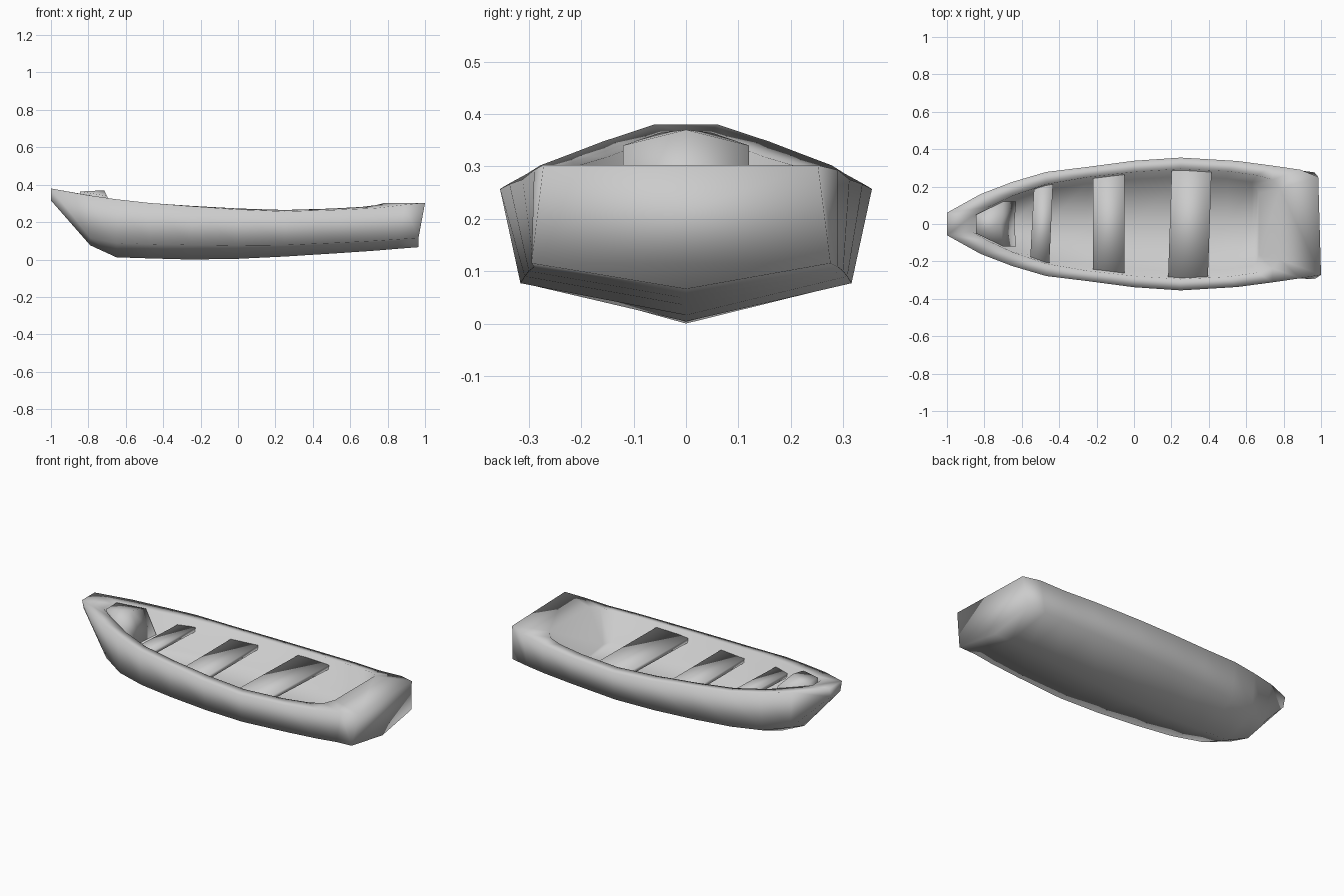
import bpy

cube = bpy.data.objects.get("Cube")
if cube:
    bpy.data.objects.remove(cube)

grey = bpy.data.materials.new("light_grey")
grey.use_nodes = True
COLOUR = (0.6, 0.6, 0.6, 1)
grey.diffuse_color = COLOUR
grey.node_tree.nodes["Principled BSDF"].inputs["Base Color"].default_value = COLOUR


def make_object(name, verts, faces):
    mesh = bpy.data.meshes.new(name)
    mesh.from_pydata(verts, [], faces)
    mesh.materials.append(grey)
    obj = bpy.data.objects.new(name, mesh)
    bpy.context.collection.objects.link(obj)
    bpy.ops.object.select_all(action='DESELECT')
    obj.select_set(True)
    bpy.context.view_layer.objects.active = obj
    bpy.ops.object.mode_set(mode='EDIT')
    bpy.ops.mesh.select_all(action='SELECT')
    bpy.ops.mesh.normals_make_consistent(inside=False)
    bpy.ops.object.mode_set(mode='OBJECT')
    bpy.ops.object.shade_smooth()
    return obj


def lerp_table(table, x):
    for (x0, *a), (x1, *b) in zip(table, table[1:]):
        if x <= x1:
            t = max(0, (x - x0) / (x1 - x0))
            return [p + (q - p) * t for p, q in zip(a, b)]
    return table[-1][1:]


# Outer hull stations: gunwale x, half width, height
gunwale = [(-1, .06, .38), (-.82, .16, .347), (-.65, .225, .322), (-.47, .278, .302),
           (-.25, .305, .285), (0, .338, .267), (.25, .355, .257), (.55, .337, .266),
           (.74, .312, .275), (.89, .29, .293), (1, .262, .302)]
# Chine and keel: x, chine half width, chine height, keel height
bottom = [(-1, .045, .325, .316), (-.79, .13, .115, .076), (-.65, .2, .088, .012),
          (-.47, .25, .082, .006), (-.25, .28, .078, 0), (0, .303, .075, .004),
          (.25, .316, .077, .016), (.55, .308, .09, .035), (.74, .3, .1, .048),
          (.86, .29, .108, .058), (.965, .285, .115, .066)]
# Inner edge of the rim: x, half width, rise above the gunwale
inner = [(-.87, .04, 0), (-.78, .09, 0), (-.65, .15, -.004), (-.47, .212, -.002),
         (-.25, .25, .002), (0, .278, .006), (.25, .295, .008), (.5, .282, .008),
         (.66, .26, .01), (.74, .237, .016), (.78, .19, .022)]
FLOOR = .09

verts, faces = [], []
for (gx, gw, gz), (bx, cw, cz, kz) in zip(gunwale, bottom):
    verts += [(gx, -gw, gz), (bx, -cw, cz), (bx, 0, kz), (bx, cw, cz), (gx, gw, gz)]
# The transom is slightly skewed
verts[-5], verts[-4] = (1, -.272, .303), (.965, -.295, .115)
verts[-2], verts[-1] = (.965, .276, .115), (.985, .252, .302)
for ix, iw, rise in inner:
    iz = lerp_table(gunwale, ix)[1] + rise
    fx = min(max(ix, -.75 + (ix + .87) * .3), .62 + (ix - .62) * .3)
    fw = iw * .86
    verts += [(ix, -iw, iz), (fx, -fw, FLOOR + .025), (fx, 0, FLOOR),
              (fx, fw, FLOOR + .025), (ix, iw, iz)]

n = len(gunwale)
base = n * 5
for i in range(n - 1):
    a, b = i * 5, i * 5 + 5
    for j in range(4):
        faces.append((a + j, b + j, b + j + 1, a + j + 1))
        faces.append((base + a + j, base + a + j + 1, base + b + j + 1, base + b + j))
    for j in (0, 4):                       # rim along each side
        faces.append((a + j, b + j, base + b + j, base + a + j))
for i in (0, (n - 1) * 5):                 # bow and stern: cap, inner end and deck
    faces.append(tuple(range(i, i + 5)))
    faces.append(tuple(range(base + i, base + i + 5)))
    faces.append((i, i + 4, base + i + 4, base + i))
make_object("hull", verts, faces)


# Benches let into the hull sides; lift raises the rear right corner
def bench(name, x0, x1, skew, top, lift=0, thick=.025):
    pts = []
    for z in (top, top - thick):
        for x, s, up in ((x0, -1, 0), (x1, -1, lift), (x1, 1, 0), (x0, 1, 0)):
            pts.append((x + s * skew, s * (lerp_table(inner, x)[0] + .003), z + up))
    quads = [(0, 1, 2, 3), (7, 6, 5, 4)]
    quads += [(k, k + 4, (k + 1) % 4 + 4, (k + 1) % 4) for k in range(4)]
    make_object(name, pts, quads)


bench("front_bench", -.545, -.443, .01, .262)
bench("middle_bench", -.22, -.05, 0, .237)
bench("rear_bench", .192, .405, .01, .237, .01)

# Raised cover in the bow with a sloping rear face
cover = []
for s in (-1, 1):
    cover += [(-.845, s * .05, .364), (-.7, s * .12, .34), (-.63, s * .12, .2),
              (-.84, s * .05, .2)]
cover += [(-.715, 0, .37), (-.64, 0, .2)]
make_object("bow_cover", cover, [
    (0, 1, 8), (5, 4, 8), (0, 8, 4), (1, 2, 9, 8), (6, 5, 8, 9),
    (0, 3, 2, 1), (4, 5, 6, 7), (0, 4, 7, 3), (2, 3, 9), (7, 6, 9), (3, 7, 9)])
